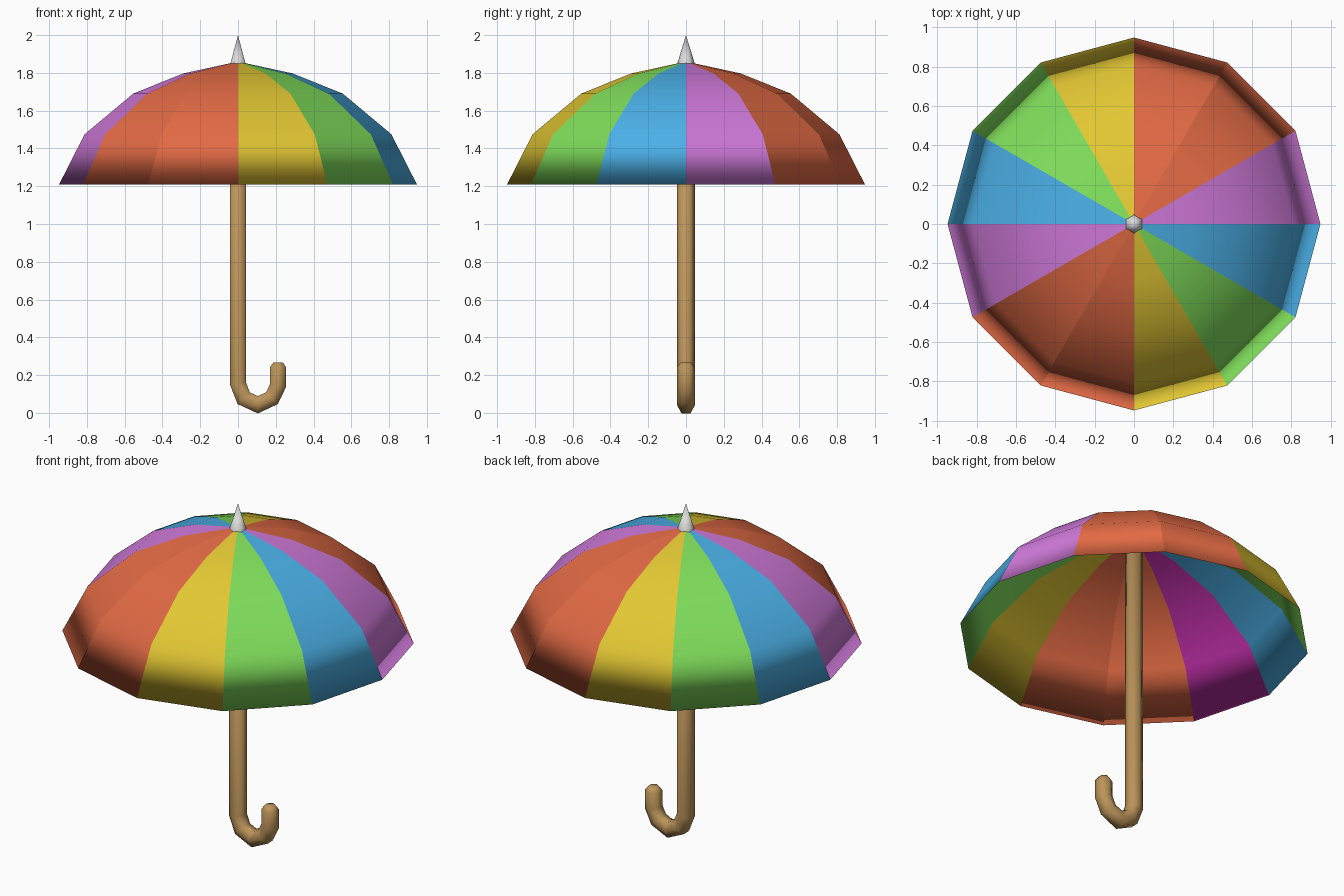
import bpy, bmesh, math
from mathutils import Vector

if "Cube" in bpy.data.objects:
    bpy.data.objects.remove(bpy.data.objects["Cube"])


def material(name, r, g, b):
    """Flat colour from 0-255 display values."""
    def lin(c):
        c /= 255
        return c / 12.92 if c <= 0.04045 else ((c + 0.055) / 1.055) ** 2.4
    m = bpy.data.materials.new(name)
    m.diffuse_color = (lin(r), lin(g), lin(b), 1)
    m.use_nodes = True
    m.node_tree.nodes["Principled BSDF"].inputs["Base Color"].default_value = m.diffuse_color
    return m


orange = material("orange", 226, 106, 68)
yellow = material("yellow", 226, 199, 51)
green = material("green", 127, 221, 90)
blue = material("blue", 74, 175, 230)
orchid = material("orchid", 209, 122, 219)
magenta = material("magenta", 190, 46, 167)
wood = material("wood", 188, 148, 90)
silver = material("silver", 218, 218, 218)


def finish(name, bm, mats):
    me = bpy.data.meshes.new(name)
    for f in bm.faces:
        f.smooth = True
    bm.to_mesh(me)
    bm.free()
    for m in mats:
        me.materials.append(m)
    ob = bpy.data.objects.new(name, me)
    bpy.context.collection.objects.link(ob)
    return ob


# Canopy: twelve panels, thin shell whose inside and outside meet at the rim
SIDES = 12
outer = [(0.29, 1.797), (0.555, 1.69), (0.812, 1.475)]
rim = (0.948, 1.208)
inner = [(r * 0.994, z - 0.006) for r, z in outer]
PANELS = [4, 0, 0, 1, 2, 3]          # colour order, repeated twice round

bm = bmesh.new()


def ring(r, z):
    return [bm.verts.new((r * math.cos(math.tau * i / SIDES),
                          r * math.sin(math.tau * i / SIDES), z)) for i in range(SIDES)]


rim_ring = ring(*rim)
for profile, apex_z, inside in ((outer, 1.86, False), (inner, 1.854, True)):
    apex = bm.verts.new((0, 0, apex_z))
    rings = [ring(*p) for p in profile] + [rim_ring]
    for i in range(SIDES):
        j = (i + 1) % SIDES
        faces = [[apex, rings[0][i], rings[0][j]]]
        faces += [[a[i], b[i], b[j], a[j]] for a, b in zip(rings, rings[1:])]
        for vs in faces:
            f = bm.faces.new(vs[::-1] if inside else vs)
            c = PANELS[i % 6]
            f.material_index = 5 if inside and c == 4 else c
# crisp seams along the ribs, soft from crown to rim
for e in bm.edges:
    if abs(e.verts[0].co.z - e.verts[1].co.z) > 0.001:
        e.smooth = False
finish("canopy", bm, [orange, yellow, green, blue, orchid, magenta])

# Pole and hooked handle: hexagonal tube swept along a path in the xz plane
path = [(0, 1.85), (0, 0.155), (0.03, 0.078), (0.105, 0.043), (0.18, 0.078),
        (0.212, 0.145), (0.212, 0.243), (0.212, 0.268)]
radii = [0.048] * 7 + [0.028]
pts = [Vector(p) for p in path]
bm = bmesh.new()
rings = []
for k, p in enumerate(pts):
    d0 = (p - pts[k - 1]).normalized() if k else (pts[1] - p).normalized()
    d1 = (pts[k + 1] - p).normalized() if k < len(pts) - 1 else d0
    t = (d0 + d1).normalized()
    n = Vector((-t.y, t.x)) / t.dot(d0)      # mitred side direction
    vs = []
    for i in range(6):
        a = math.pi / 2 + i * math.pi / 3
        s = n * (radii[k] * math.cos(a))
        vs.append(bm.verts.new((p.x + s.x, radii[k] * math.sin(a), p.y + s.y)))
    rings.append(vs)
for a, b in zip(rings, rings[1:]):
    for i in range(6):
        j = (i + 1) % 6
        bm.faces.new([a[i], a[j], b[j], b[i]])
bm.faces.new(rings[0][::-1])
bm.faces.new(rings[-1])
bmesh.ops.recalc_face_normals(bm, faces=bm.faces)
finish("pole_and_handle", bm, [wood])

# Pointed metal tip
bm = bmesh.new()
base = [bm.verts.new((0.046 * math.cos(math.pi / 2 + i * math.pi / 3),
                      0.046 * math.sin(math.pi / 2 + i * math.pi / 3), 1.85)) for i in range(6)]
top = bm.verts.new((0, 0, 2.0))
for i in range(6):
    bm.faces.new([base[i], base[(i + 1) % 6], top])
for e in bm.edges:
    e.smooth = top in e.verts
bm.faces.new(base[::-1])
finish("tip", bm, [silver])
